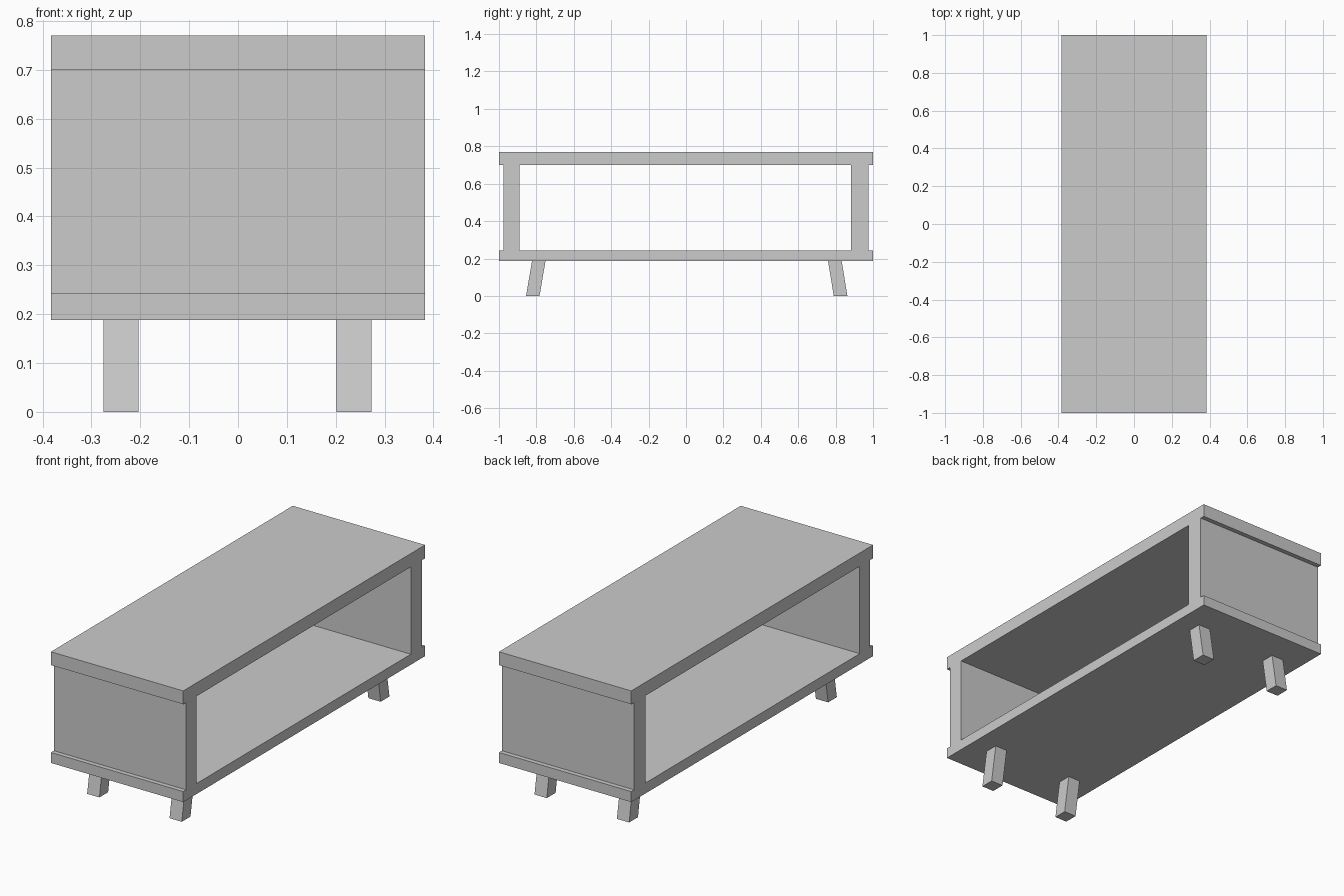
import bpy
import bmesh

cube = bpy.data.objects.get("Cube")
if cube:
    bpy.data.objects.remove(cube, do_unlink=True)

# Single painted finish
COLOUR = (0.6, 0.6, 0.6, 1.0)
grey = bpy.data.materials.new("plain_grey")
grey.use_nodes = True
grey.diffuse_color = COLOUR
bsdf = next(n for n in grey.node_tree.nodes if n.type == "BSDF_PRINCIPLED")
bsdf.inputs["Base Color"].default_value = COLOUR


def box(name, x, y, z, lean=0.0):
    """Box between (min, max) ranges; lean shifts the bottom face along y."""
    bm = bmesh.new()
    bmesh.ops.create_cube(bm, size=1.0)
    for v in bm.verts:
        low = v.co.z < 0
        v.co = (x[v.co.x > 0], y[v.co.y > 0] + (lean if low else 0), z[not low])
    mesh = bpy.data.meshes.new(name)
    bm.to_mesh(mesh)
    bm.free()
    mesh.materials.append(grey)
    obj = bpy.data.objects.new(name, mesh)
    bpy.context.collection.objects.link(obj)
    return obj


HALF = 0.383
WIDTH = (-HALF, HALF)
BASE, SHELF, UNDER_TOP, TOP = 0.188, 0.243, 0.70, 0.77

# Overhanging slabs
box("top_board", WIDTH, (-1, 1), (UNDER_TOP, TOP))
box("bottom_board", WIDTH, (-1, 1), (BASE, SHELF))

# End panels, leaving both long sides open
box("front_end_panel", WIDTH, (-0.976, -0.89), (SHELF, UNDER_TOP))
box("back_end_panel", WIDTH, (0.882, 0.976), (SHELF, UNDER_TOP))

# Splayed legs
for side, x in (("right", (-0.275, -0.204)), ("left", (0.202, 0.273))):
    box(f"front_{side}_leg", x, (-0.823, -0.751), (0, BASE), lean=-0.032)
    box(f"back_{side}_leg", x, (0.759, 0.832), (0, BASE), lean=0.031)
